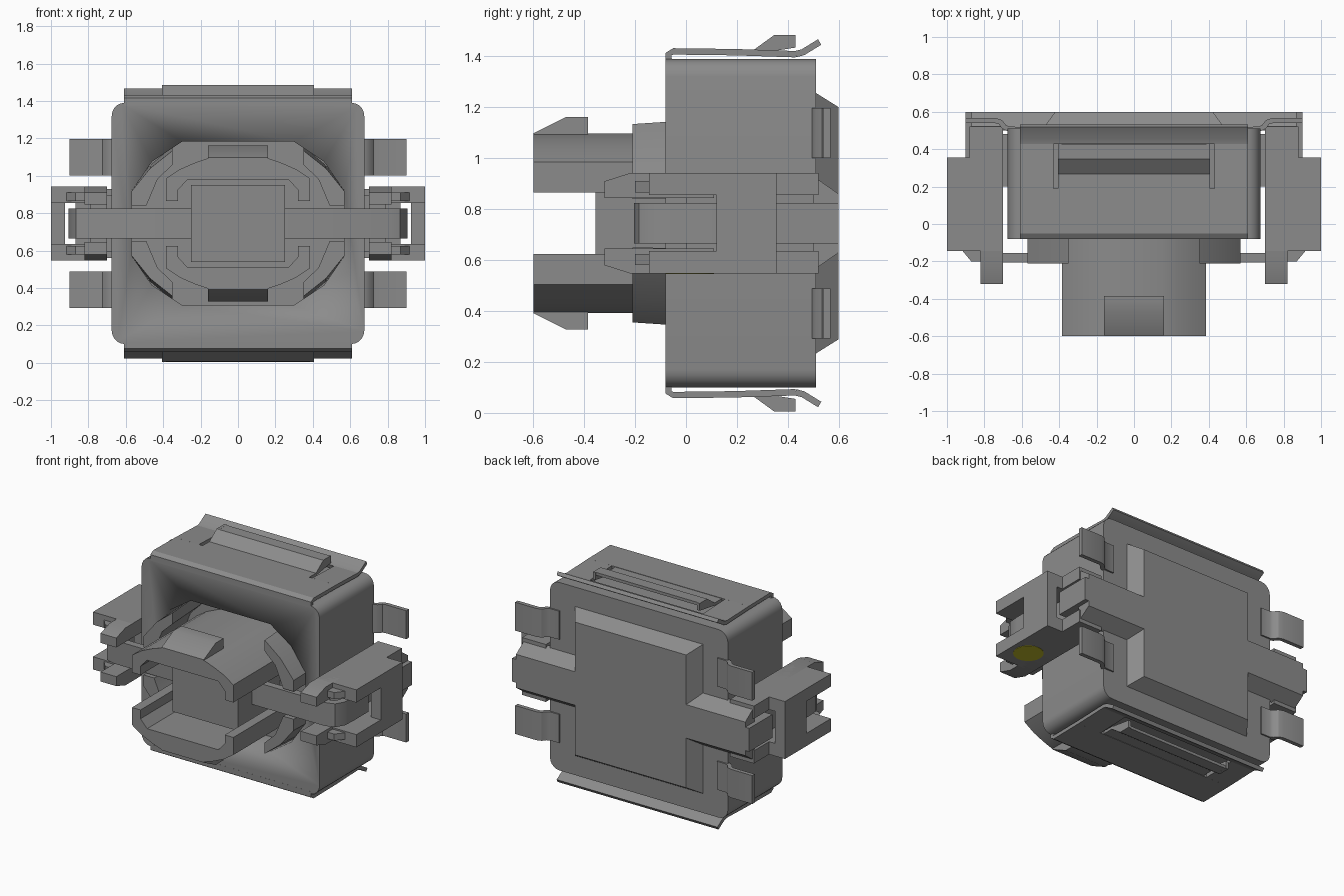
import bpy, bmesh, math
from mathutils import Vector

if "Cube" in bpy.data.objects:
    bpy.data.objects.remove(bpy.data.objects["Cube"])

MID = 0.745  # height of the symmetry plane; all profile heights are relative to it


def material(name, rgb):
    m = bpy.data.materials.new(name)
    m.use_nodes = True
    m.diffuse_color = (*rgb, 1)
    m.node_tree.nodes["Principled BSDF"].inputs["Base Color"].default_value = (*rgb, 1)
    return m


GREY = material("mid grey", (0.26, 0.26, 0.26))
YELLOW = material("yellow", (0.5, 0.47, 0.02))


def finish(name, bm, mat=GREY):
    bmesh.ops.recalc_face_normals(bm, faces=bm.faces)
    me = bpy.data.meshes.new(name)
    bm.to_mesh(me)
    bm.free()
    ob = bpy.data.objects.new(name, me)
    ob.location.z = MID
    me.materials.append(mat)
    bpy.context.collection.objects.link(ob)
    bpy.context.view_layer.objects.active = ob
    bpy.ops.object.select_all(action='DESELECT')
    ob.select_set(True)
    bpy.ops.object.shade_smooth_by_angle(angle=math.radians(28))
    return ob


def prism(name, pts, axis, a, b, mirror="", end_scale=None, mat=GREY):
    """Extrude a profile along an axis, with copies mirrored in the given axes."""
    bm = bmesh.new()
    i = "xyz".index(axis)
    for sx in ((1, -1) if "x" in mirror else (1,)):
        for sz in ((1, -1) if "z" in mirror else (1,)):
            rings = []
            for d, k in ((a, (1, 1)), (b, end_scale or (1, 1))):
                ring = []
                for u, v in pts:
                    co = [u * k[0], v * k[1]]
                    co.insert(i, d)
                    ring.append(bm.verts.new((co[0] * sx, co[1], co[2] * sz)))
                rings.append(ring)
            n = len(pts)
            for j in range(n):
                k2 = (j + 1) % n
                bm.faces.new((rings[0][j], rings[0][k2], rings[1][k2], rings[1][j]))
            bm.faces.new(rings[0])
            bm.faces.new(rings[1])
    return finish(name, bm, mat)


def box(name, x0, x1, y0, y1, z0, z1, mirror=""):
    return prism(name, [(x0, z0), (x1, z0), (x1, z1), (x0, z1)], "y", y0, y1, mirror)


def rounded(w, h, r, n=5):
    out = []
    for q, (sx, sy) in enumerate(((1, 1), (-1, 1), (-1, -1), (1, -1))):
        for k in range(n + 1):
            t = math.radians(90 * (q + k / n))
            out.append((sx * (w - r) + r * math.cos(t), sy * (h - r) + r * math.sin(t)))
    return out


def strip(path, t):
    """Closed outline of a bent sheet of thickness t along a path."""
    p = [Vector(q) for q in path]
    one, two = [], []
    for j, q in enumerate(p):
        d = (p[min(j + 1, len(p) - 1)] - p[max(j - 1, 0)]).normalized()
        n = Vector((-d.y, d.x)) * t / 2
        one.append(tuple(q + n))
        two.append(tuple(q - n))
    return one + two[::-1]


def both_sides(half):
    return half + [(-x, z) for x, z in half[::-1]]


def cut(ob, cutter):
    mod = ob.modifiers.new("cut", 'BOOLEAN')
    mod.object = cutter
    mod.solver = 'EXACT'
    dg = bpy.context.evaluated_depsgraph_get()
    me = bpy.data.meshes.new_from_object(ob.evaluated_get(dg))
    ob.modifiers.clear()
    ob.data = me
    bpy.data.objects.remove(cutter)


# Housing with a faceted front recess
body = prism("housing", rounded(0.675, 0.645, 0.07), "y", -0.08, 0.51)
recess = [(0.57, -0.17), (0.57, 0.17), (0.46, 0.33), (0.3, 0.437)]
recess = both_sides([(0.3, -0.437), (0.46, -0.33)] + recess)
cut(body, prism("recess_cutter", recess, "y", -0.3, 0.1))

# Four curved guard segments around the plunger
guard = [(0.57, 0.1), (0.57, 0.18), (0.47, 0.31), (0.35, 0.41),
         (0.35, 0.33), (0.43, 0.25), (0.49, 0.1)]
prism("guard_segment", guard, "y", 0.1, -0.21, "xz", (1, 0.95))

# Plunger: two arched jaws, latch ridges and the centre block
jaw = [(0.32, 0.12), (0.385, 0.12), (0.385, 0.24), (0.31, 0.29), (0.23, 0.325), (0.15, 0.352)]
inner = [(0.32, 0.18), (0.27, 0.235)]
prism("plunger_jaw", both_sides(inner[::-1] + jaw), "y", -0.6, 0.1, "z")
latch = [(-0.6, 0.33), (-0.6, 0.353), (-0.47, 0.418), (-0.385, 0.418), (-0.385, 0.33)]
prism("latch_ridge", latch, "x", -0.16, 0.16, "z")
box("centre_block", -0.25, 0.25, -0.355, 0.1, -0.205, 0.205)

# Strap that crosses the front and bends back at both ends
strap = [(0, -0.18), (0.8, -0.18), (0.85, -0.165), (0.875, -0.12), (0.88, -0.05), (0.88, 0.12)]
prism("cross_strap", strip(strap, 0.05), "z", -0.08, 0.08, "x")

# Side brackets: upper and lower plates, walls and prongs
plate = [(0.7, 0.52), (0.7, -0.145), (1, -0.145), (1, 0.355), (0.88, 0.355), (0.88, 0.52)]
prism("bracket_plate", plate, "z", 0.11, 0.197, "xz")
prong = [(0.11, 0.1), (-0.32, 0.1), (-0.32, 0.165), (-0.22, 0.197), (0.11, 0.197)]
prism("bracket_prong", prong, "x", 0.7, 0.82, "xz")
prism("bracket_prong_foot", [(0.82, -0.14), (0.82, -0.2), (0.87, -0.2), (0.92, -0.14)],
      "z", 0.12, 0.165, "xz")
box("bracket_outer_wall", 0.925, 1, 0.12, 0.355, -0.15, 0.15, "x")
box("bracket_inner_wall", 0.7, 0.79, 0, 0.52, -0.15, 0.15, "x")
box("bracket_bridge", 0.66, 0.72, 0.2, 0.48, -0.15, 0.15, "x")
box("bracket_hook", 0.82, 0.9, 0.35, 0.6, -0.08, 0.08, "x")

# Yellow dot beneath one bracket
dot = [(0.87 + 0.095 * math.cos(math.tau * k / 32), 0.015 + 0.095 * math.sin(math.tau * k / 32))
       for k in range(32)]
prism("marker_dot", dot, "z", -0.199, -0.19, mat=YELLOW)

# Bevelled back cover with side arms
cover = [(0.49, -0.515), (0.49, 0.515), (-0.49, 0.515), (-0.49, -0.515)]
prism("back_cover", cover, "y", 0.505, 0.6, end_scale=(0.86, 0.885))
arm = [(0.5, -0.185), (0.5, 0.185), (0.6, 0.115), (0.6, -0.115)]
prism("back_cover_arm", arm, "x", -0.87, 0.87)

# Bent solder tabs
tab = [(0.6, 0.505), (0.67, 0.507), (0.695, 0.52), (0.715, 0.545), (0.74, 0.553), (0.9, 0.553)]
prism("solder_tab", strip(tab, 0.028), "z", 0.257, 0.452, "xz")

# Spring plates above and below, framed around a leaf window
front = [(-0.068, 0.63), (-0.068, 0.665), (-0.05, 0.675), (0.19, 0.672)]
rear = [(0.43, 0.664), (0.46, 0.672), (0.525, 0.712)]
prism("spring_plate_front", strip(front, 0.025), "x", -0.61, 0.61, "z")
prism("spring_plate_rear", strip(rear, 0.025), "x", -0.61, 0.61, "z")
prism("spring_plate_side", strip([front[-1], rear[0]], 0.025), "x", 0.43, 0.61, "xz")
leaf = [(0.19, 0.672), (0.27, 0.672), (0.35, 0.73), (0.425, 0.73)]
prism("spring_leaf", strip(leaf, 0.02), "x", -0.405, 0.405, "z")
prism("spring_leaf_cheek", [(0.27, 0.665), (0.35, 0.74), (0.43, 0.74), (0.43, 0.69)],
      "x", 0.385, 0.405, "xz")
